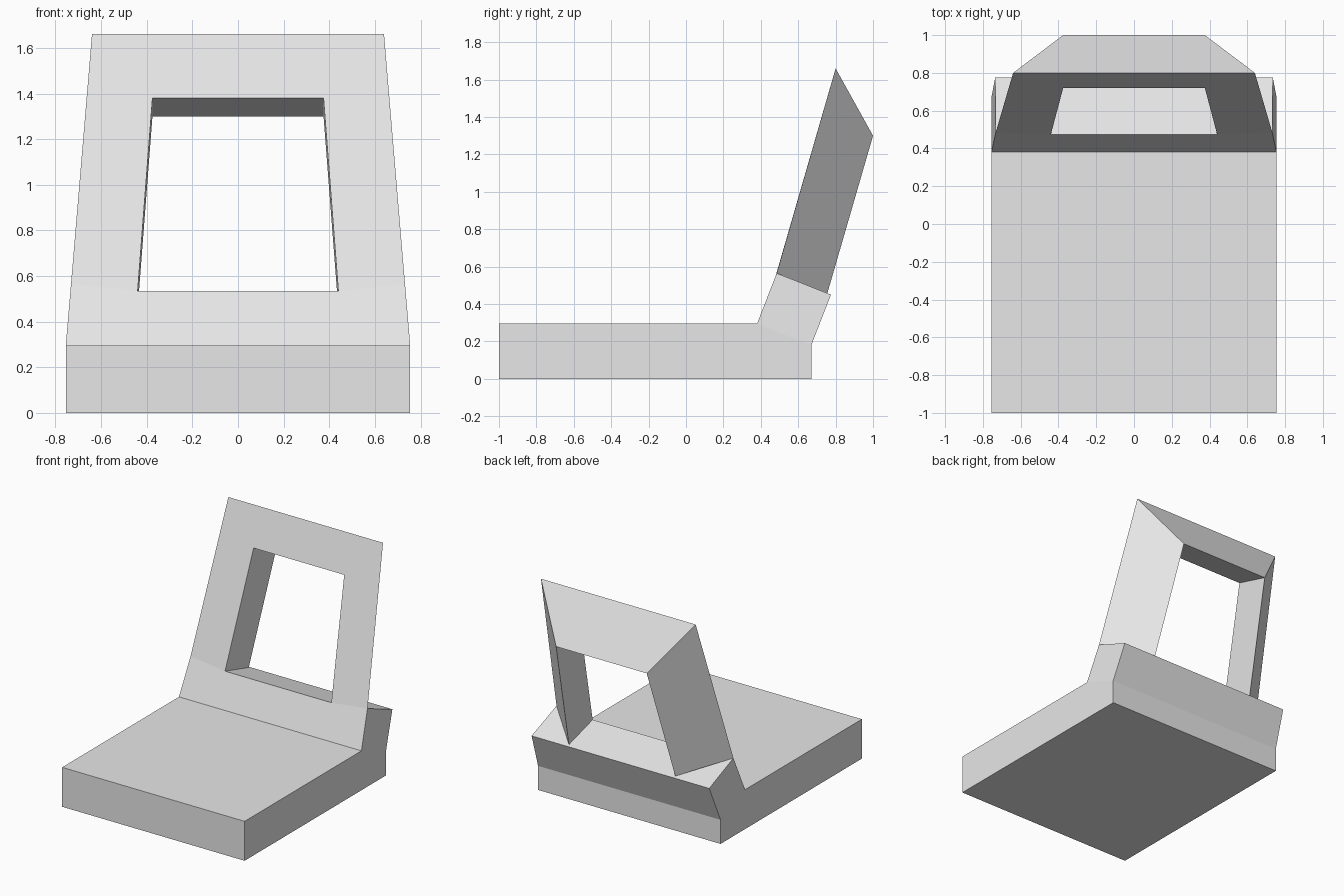
import bpy
import bmesh

cube = bpy.data.objects.get("Cube")
if cube:
    bpy.data.objects.remove(cube, do_unlink=True)

grey = bpy.data.materials.new("light grey")
grey.use_nodes = True
grey.diffuse_color = (0.8, 0.8, 0.8, 1)
grey.node_tree.nodes["Principled BSDF"].inputs["Base Color"].default_value = (0.8, 0.8, 0.8, 1)


def finish(bm, name):
    bmesh.ops.recalc_face_normals(bm, faces=bm.faces)
    mesh = bpy.data.meshes.new(name)
    bm.to_mesh(mesh)
    bm.free()
    mesh.materials.append(grey)
    obj = bpy.data.objects.new(name, mesh)
    bpy.context.collection.objects.link(obj)
    return obj


def bridge(bm, a, b):
    """Join two closed vertex rings with quads."""
    for i in range(len(a)):
        j = (i + 1) % len(a)
        bm.faces.new((a[i], a[j], b[j], b[i]))


# Shared corners of the seat's rear lip and the back frame
HALF = 0.755
lip_outer = (0.732, 0.485, 0.565)
lip_inner = (0.44, 0.475, 0.535)

# Seat: side profile lofted across the width, ending in a leaning rear lip
outer = [(HALF, -1, 0), (HALF, 0.67, 0), (HALF, 0.67, 0.18),
         (0.735, 0.775, 0.45), lip_outer, (HALF, 0.38, 0.295), (HALF, -1, 0.295)]
inner = [(lip_inner[0], y, z) for _, y, z in outer]
inner[4] = lip_inner

bm = bmesh.new()
rings = []
for section, side in ((outer, -1), (inner, -1), (inner, 1), (outer, 1)):
    rings.append([bm.verts.new((side * x, y, z)) for x, y, z in section])
for a, b in zip(rings, rings[1:]):
    bridge(bm, a, b)
for r in (rings[0], rings[-1]):
    bm.faces.new((r[0], r[1], r[2], r[5], r[6]))
    bm.faces.new(r[2:6])
finish(bm, "seat")

# Back frame: triangular section swept up one post, over the top and down
foot = [lip_outer, lip_inner, (0.44, 0.755, 0.455)]
head = [(0.64, 0.8, 1.66), (0.375, 0.72, 1.38), (0.375, 1.0, 1.3)]

bm = bmesh.new()
rings = []
for section, side in ((foot, -1), (head, -1), (head, 1), (foot, 1)):
    rings.append([bm.verts.new((side * x, y, z)) for x, y, z in section])
for a, b in zip(rings, rings[1:]):
    bridge(bm, a, b)
bm.faces.new(rings[0])
bm.faces.new(rings[-1])
finish(bm, "back_frame")
